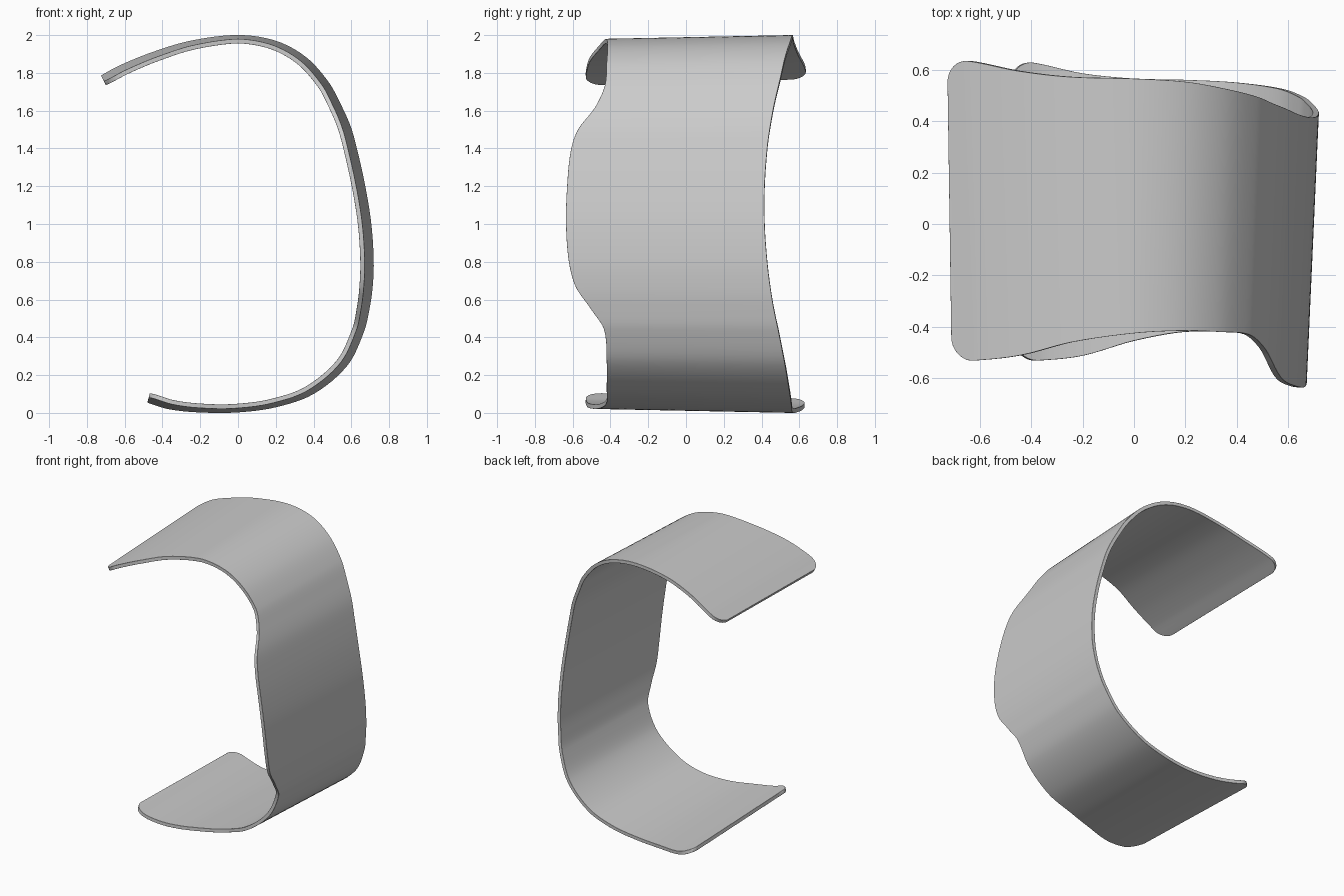
import bpy, bmesh, math
from mathutils import Vector

cube = bpy.data.objects.get("Cube")
if cube:
    bpy.data.objects.remove(cube, do_unlink=True)

# Band stations from upper tip to lower tip: outer x, outer z, front edge y, back edge y
STATIONS = [Vector(p) for p in (
    (-.725, 1.785, -.53, .64), (-.62, 1.84, -.53, .63), (-.45, 1.91, -.51, .595),
    (-.25, 1.97, -.46, .572), (0, 2, -.425, .565), (.2, 1.97, -.415, .553),
    (.36, 1.885, -.42, .525), (.48, 1.755, -.43, .495), (.545, 1.64, -.48, .468),
    (.6, 1.52, -.57, .446), (.635, 1.4, -.61, .43), (.68, 1.2, -.63, .416),
    (.712, 1, -.635, .416), (.724, .8, -.62, .43), (.717, .66, -.583, .447),
    (.7, .55, -.51, .465), (.67, .43, -.435, .49), (.58, .25, -.42, .525),
    (.4, .1, -.42, .55), (.2, .03, -.42, .56), (0, .003, -.455, .565),
    (-.2, .003, -.512, .585), (-.36, .02, -.53, .62), (-.48, .055, -.53, .64))]
CORNER = 0.09     # rounding of the tip corners
THICK = 0.024
ACROSS = 16       # faces across the width


def sample_path(pts):
    """Smooth curve through the stations, denser at both tips."""
    n = len(pts)
    t = [0.0]
    for a, b in zip(pts, pts[1:]):
        t.append(t[-1] + (b.xy - a.xy).length)
    slope = []
    for i in range(n):
        lo, hi = max(i - 1, 0), min(i + 1, n - 1)
        slope.append((pts[hi] - pts[lo]) / (t[hi] - t[lo]))
    out = []
    for i in range(n - 1):
        tip = i in (0, n - 2)
        steps = 14 if tip else 6
        h = t[i + 1] - t[i]
        for k in range(steps):
            u = k / steps
            if i == 0:
                u = u * u
            elif i == n - 2:
                u = 1 - (1 - u) ** 2
            out.append(pts[i] * (1 + 2 * u) * (1 - u) ** 2
                       + slope[i] * h * u * (1 - u) ** 2
                       + pts[i + 1] * u * u * (3 - 2 * u)
                       + slope[i + 1] * h * u * u * (u - 1))
    out.append(pts[-1])
    return out


def corner_inset(d):
    if d >= CORNER:
        return 0.0
    return CORNER - math.sqrt(CORNER ** 2 - (CORNER - d) ** 2)


# Outer skin of the band, narrowing slightly toward the front
path = sample_path(STATIONS)
run = [0.0]
for a, b in zip(path, path[1:]):
    run.append(run[-1] + (b.xy - a.xy).length)

bm = bmesh.new()
rows = []
for i, p in enumerate(path):
    tangent = (path[min(i + 1, len(path) - 1)].xy - path[max(i - 1, 0)].xy).normalized()
    normal = Vector((-tangent.y, tangent.x))
    taper = 0.02 + 0.025 * abs(normal.x)
    inset = corner_inset(min(run[i], run[-1] - run[i]))
    front, back = p.z + inset, p.w - inset
    row = []
    for j in range(ACROSS + 1):
        y = front + (back - front) * j / ACROSS
        q = p.xy - normal * taper * (0.55 - y)
        row.append(bm.verts.new((q.x, y, q.y)))
    rows.append(row)
for a, b in zip(rows, rows[1:]):
    for j in range(ACROSS):
        bm.faces.new((a[j], b[j], b[j + 1], a[j + 1]))

mesh = bpy.data.meshes.new("curved_band")
bm.to_mesh(mesh)
bm.free()
band = bpy.data.objects.new("curved_band", mesh)
bpy.context.collection.objects.link(band)

# Plain grey material
grey = bpy.data.materials.new("plain_grey")
grey.use_nodes = True
colour = (0.6, 0.6, 0.6, 1)
grey.diffuse_color = colour
grey.node_tree.nodes["Principled BSDF"].inputs["Base Color"].default_value = colour
mesh.materials.append(grey)

# Thickness with a softened rim
solid = band.modifiers.new("thickness", "SOLIDIFY")
solid.thickness = THICK
solid.offset = -1
bevel = band.modifiers.new("soft_rim", "BEVEL")
bevel.width = 0.003
bevel.segments = 1
bevel.limit_method = "ANGLE"
bevel.angle_limit = math.radians(50)

bpy.ops.object.select_all(action="DESELECT")
band.select_set(True)
bpy.context.view_layer.objects.active = band
bpy.ops.object.convert(target="MESH")
bpy.ops.object.shade_smooth_by_angle(angle=math.radians(35))
